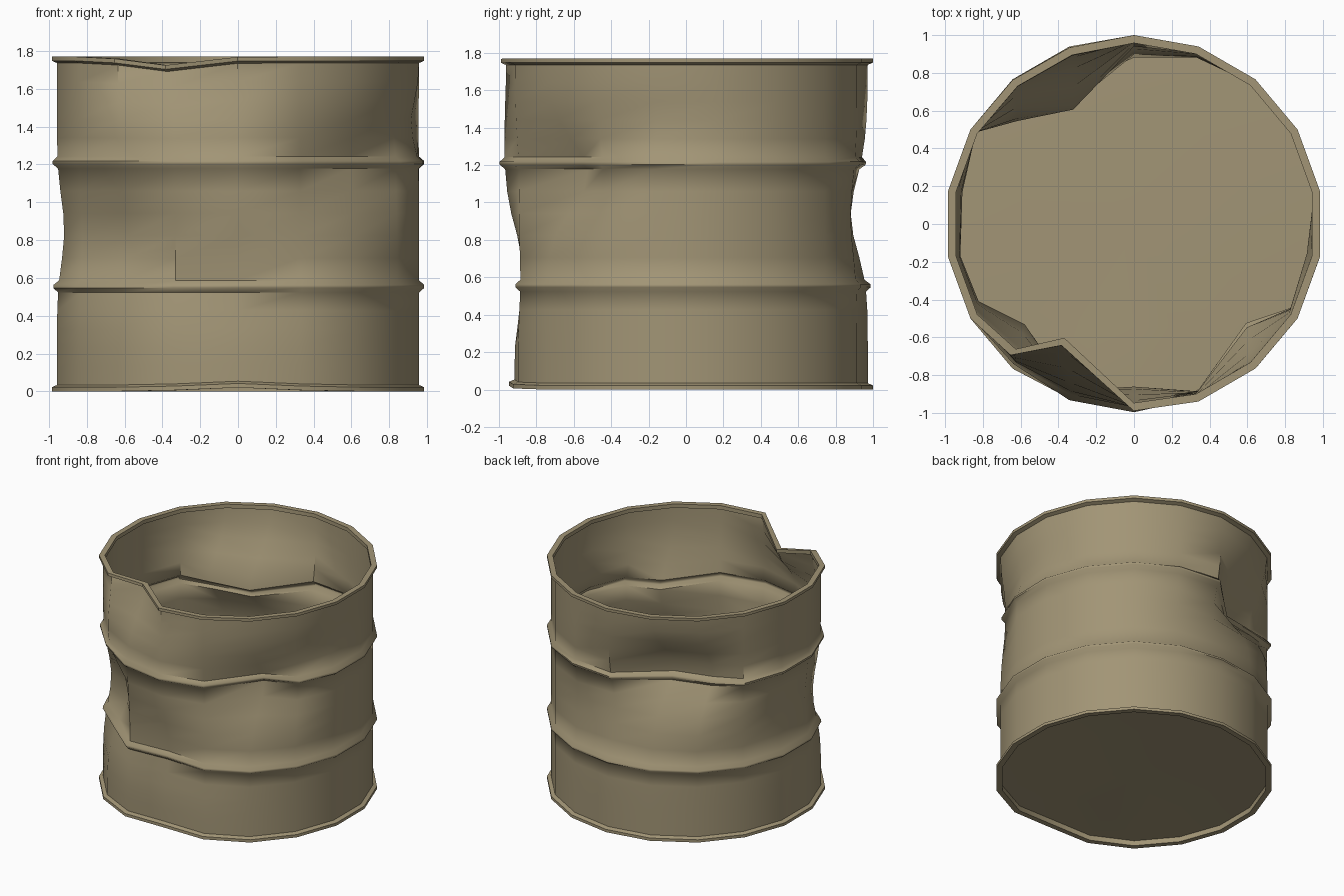
import bpy, bmesh, math
from mathutils import Vector

cube = bpy.data.objects.get("Cube")
if cube:
    bpy.data.objects.remove(cube)

SIDES = 18
HEIGHT = 1.77
RIM, WALL, LIP = 1.0, 0.972, 0.958
FLOOR = 0.04

# One tan paint for the whole barrel
paint = bpy.data.materials.new("tan_metal")
paint.use_nodes = True
tan = (0.36, 0.30, 0.18, 1)
paint.diffuse_color = tan
paint.node_tree.nodes["Principled BSDF"].inputs["Base Color"].default_value = tan

# Dents: angle, height, angular spread, height spread, depth, push angle, vertical shift
DENTS = [
    (246, 1.77, 13, 0.28, 0.33, 278, -0.05),   # crushed top rim
    (225, 0.80, 14, 0.28, 0.25, 258, 0.0),     # front corner
    (118, 1.27, 14, 0.25, 0.42, 92, -0.04),    # deep back dent
    (90, 0.93, 20, 0.27, 0.09, 90, 0.0),
    (270, 0.60, 17, 0.33, 0.11, 270, 0.0),     # front crease
    (270, 0.00, 18, 0.30, 0.05, 270, 0.02),
    (312, 1.15, 14, 0.26, 0.23, 278, 0.0),     # side of the upper rib
    (178, 0.85, 18, 0.24, 0.06, 178, 0.0),
    (345, 1.42, 15, 0.15, 0.05, 345, 0.0),
]


def polar(degrees, r=1.0, z=0.0):
    a = math.radians(degrees)
    return Vector((r * math.cos(a), r * math.sin(a), z))


def dented(degrees, r, z):
    """Point on the barrel, pushed inward by every nearby dent."""
    p = polar(degrees, r, z)
    for angle, height, spread, tall, depth, push, lift in DENTS:
        off = (degrees - angle + 180) % 360 - 180
        w = math.exp(-(off / spread) ** 2 - ((z - height) / tall) ** 2)
        p -= polar(push, depth * w)
        p.z += lift * w
    return p


def lathe(name, profile, cap=False):
    """Spin a profile of (radius, height) points into a dented shell."""
    bm = bmesh.new()
    rows = [[bm.verts.new(dented(10 + k * 360 / SIDES, r, z)) for k in range(SIDES)]
            for r, z in profile]
    for low, high in zip(rows, rows[1:]):
        for k in range(SIDES):
            n = (k + 1) % SIDES
            bm.faces.new((low[k], low[n], high[n], high[k]))
    if cap:
        hub = bm.verts.new((0, 0, profile[-1][1]))
        for k in range(SIDES):
            bm.faces.new((rows[-1][k], rows[-1][(k + 1) % SIDES], hub))
    mesh = bpy.data.meshes.new(name)
    bm.to_mesh(mesh)
    bm.free()
    mesh.materials.append(paint)
    obj = bpy.data.objects.new(name, mesh)
    bpy.context.collection.objects.link(obj)
    bpy.ops.object.select_all(action="DESELECT")
    obj.select_set(True)
    bpy.context.view_layer.objects.active = obj
    bpy.ops.object.shade_smooth_by_angle(angle=math.radians(50))


def hoop(z):
    """Rolled rib standing out of the wall."""
    return [(WALL, z - 0.032), (RIM, z - 0.008), (RIM, z + 0.008), (WALL, z + 0.032)]


def panel(z0, z1, steps=5):
    """Plain wall rows between two ribs."""
    return [(WALL, z0 + (z1 - z0) * i / steps) for i in range(1, steps)]


# Wall with both end rims and two ribs
LOW, HIGH = 0.555, 1.21
profile = [(LIP, FLOOR), (LIP, 0.0), (RIM, 0.0), (RIM, 0.022), (WALL, 0.034)]
profile += panel(0.034, LOW - 0.032)
profile += hoop(LOW)
profile += panel(LOW + 0.032, HIGH - 0.032)
profile += hoop(HIGH)
profile += panel(HIGH + 0.032, HEIGHT - 0.034)
profile += [(WALL, HEIGHT - 0.034), (RIM, HEIGHT - 0.022), (RIM, HEIGHT),
            (LIP, HEIGHT), (LIP, HEIGHT - 0.03)]
lathe("barrel_wall", profile)

# Slightly domed floor, set just above the bottom rim
lathe("barrel_floor", [(LIP, FLOOR), (0.6, FLOOR + 0.01)], cap=True)
